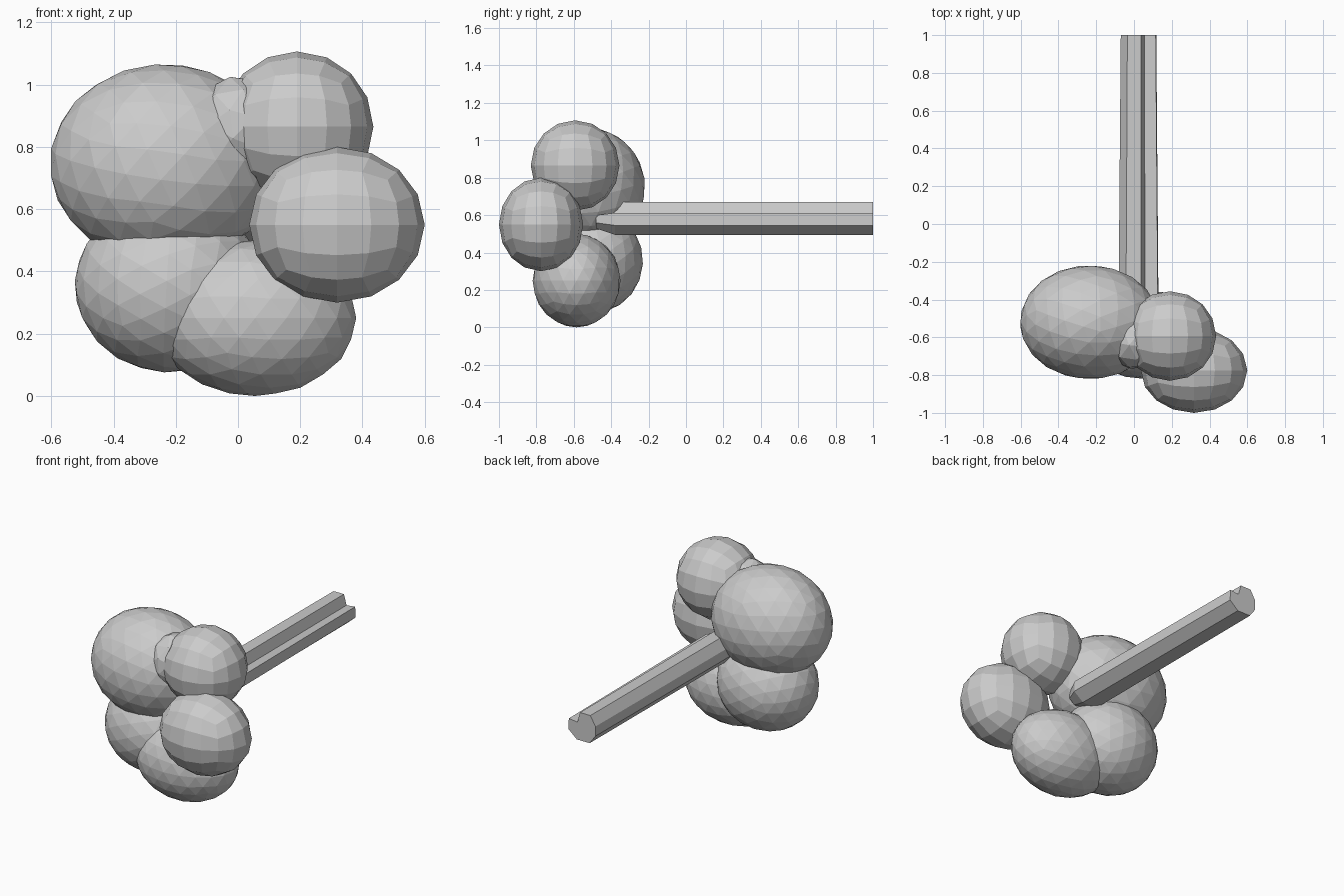
import bpy, bmesh
from mathutils import Vector, Euler

if "Cube" in bpy.data.objects:
    bpy.data.objects.remove(bpy.data.objects["Cube"])


def lump(name, centre, radii, quad=False, rot=(0, 0, 0), level=3):
    """Faceted ellipsoid: quad sphere or icosphere."""
    bm = bmesh.new()
    if quad:
        bmesh.ops.create_cube(bm, size=2)
        bmesh.ops.subdivide_edges(bm, edges=bm.edges[:], cuts=3, use_grid_fill=True)
    else:
        bmesh.ops.create_icosphere(bm, subdivisions=level, radius=1)
    turn = Euler(rot).to_matrix()
    for v in bm.verts:
        if quad:  # even out the spacing on the sphere
            x, y, z = (c * (0.8 + 0.2 * c * c) for c in v.co)
            v.co = Vector((x, y, z))
        n = turn @ v.co.normalized()
        v.co = Vector(centre) + Vector([a * b for a, b in zip(n, radii)])
    me = bpy.data.meshes.new(name)
    bm.to_mesh(me)
    bm.free()
    ob = bpy.data.objects.new(name, me)
    bpy.context.collection.objects.link(ob)
    return ob


# rounded lumps of the head
head = lump("lumpy_head", (-0.235, -0.52, 0.745), (0.37, 0.302, 0.322), rot=(0.2, 0.1, 0.3))
others = [
    lump("upper_right_lump", (0.19, -0.593, 0.865), (0.245, 0.237, 0.242), True),
    lump("front_right_lump", (0.318, -0.775, 0.55), (0.282, 0.225, 0.25), True),
    lump("lower_left_lump", (-0.22, -0.5, 0.355), (0.305, 0.27, 0.28), rot=(0.3, 0.5, 0.1)),
    lump("bottom_lump", (0.055, -0.585, 0.25), (0.325, 0.235, 0.25)),
    lump("small_front_bump", (0.0, -0.615, 0.86), (0.15, 0.155, 0.17), rot=(0.4, 0.2, 0.6), level=2),
]

# merge the lumps into one skin
for ob in others:
    mod = head.modifiers.new(ob.name, 'BOOLEAN')
    mod.operation = 'UNION'
    mod.solver = 'EXACT'
    mod.object = ob
bpy.context.view_layer.update()
merged = bpy.data.meshes.new_from_object(
    head.evaluated_get(bpy.context.evaluated_depsgraph_get()))
head.modifiers.clear()
head.data = merged
for ob in others:
    bpy.data.objects.remove(ob)

# straight stalk with a notched cross-section (x, z), slightly wider at the head
profile = [(-0.035, 0.67), (0.037, 0.67), (0.055, 0.605), (0.115, 0.612),
           (0.118, 0.545), (0.06, 0.495), (-0.03, 0.495), (-0.07, 0.55), (-0.07, 0.61)]
bm = bmesh.new()
rings = []
for y, s in ((1.0, 1.0), (-0.38, 1.12), (-0.48, 0.6)):
    rings.append([bm.verts.new((0.025 + (x - 0.025) * s, y,
                                0.58 + (z - 0.58) * min(s, 1.0))) for x, z in profile])
for a, b in zip(rings, rings[1:]):
    for i in range(len(profile)):
        j = (i + 1) % len(profile)
        bm.faces.new((a[i], a[j], b[j], b[i]))
bm.faces.new(rings[0])
bm.faces.new(rings[-1][::-1])
bmesh.ops.recalc_face_normals(bm, faces=bm.faces[:])
me = bpy.data.meshes.new("stalk")
bm.to_mesh(me)
bm.free()
bpy.context.collection.objects.link(bpy.data.objects.new("stalk", me))
